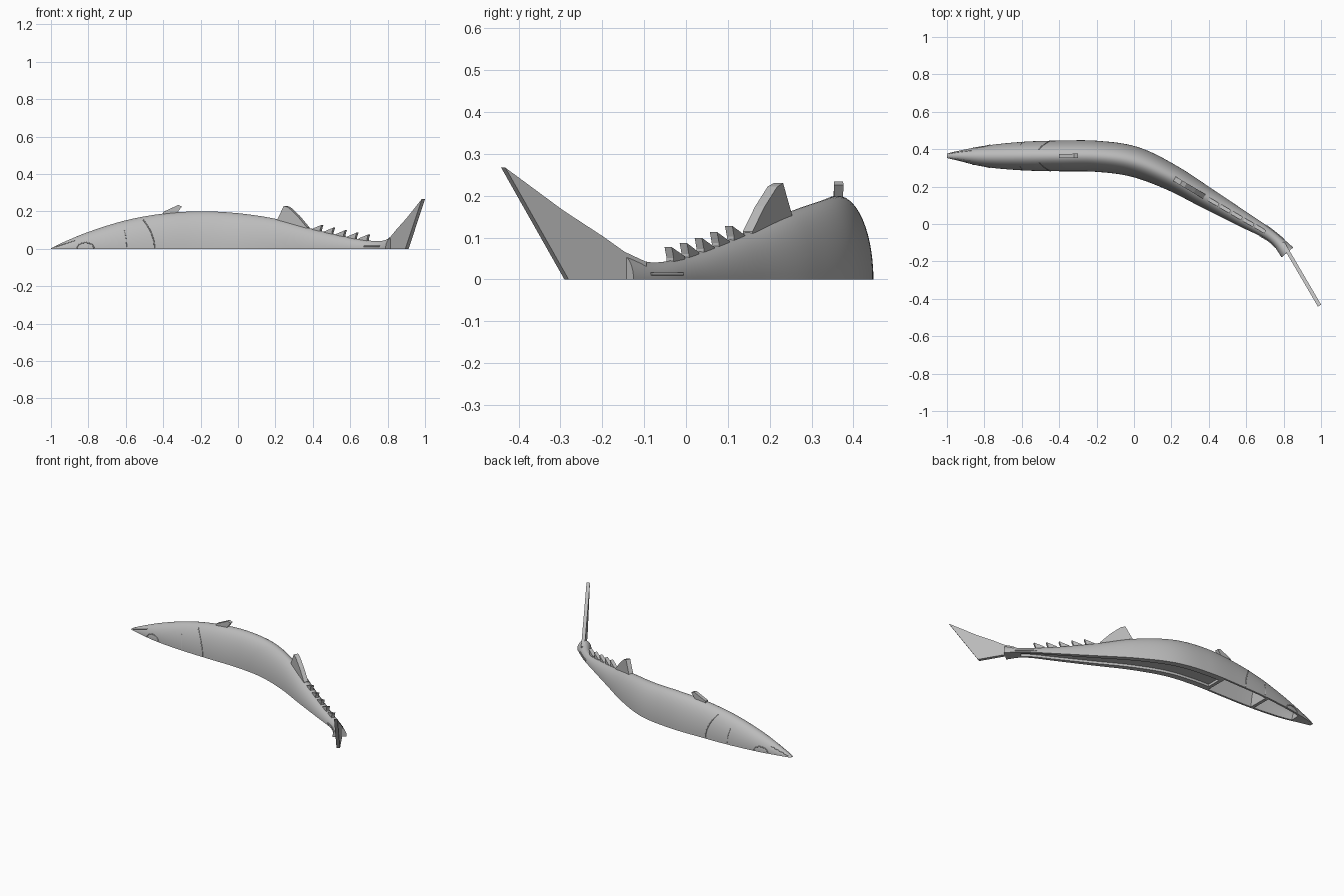
import bpy, bmesh, math
from mathutils import Vector

cube = bpy.data.objects.get("Cube")
if cube:
    bpy.data.objects.remove(cube)

grey = bpy.data.materials.new("plain grey")
grey.use_nodes = True
grey.diffuse_color = (0.5, 0.5, 0.5, 1)
grey.node_tree.nodes["Principled BSDF"].inputs["Base Color"].default_value = (0.5, 0.5, 0.5, 1)

# Body stations from nose to tail: x, y, half width, height
STATIONS = [Vector(s) for s in (
    (-1, .365, .012, .003), (-.95, .365, .024, .028), (-.8, .362, .056, .09),
    (-.6, .363, .076, .152), (-.4, .364, .082, .188), (-.2, .362, .083, .2),
    (0, .333, .081, .19), (.2, .248, .069, .16), (.4, .132, .056, .106),
    (.6, .016, .041, .06), (.71, -.048, .032, .043), (.77, -.095, .031, .042),
    (.82, -.152, .041, .057))]


def station(x):
    """Smoothly interpolated centre, half width and height at a given x."""
    n = len(STATIONS)
    i = max(k for k in range(n - 1) if STATIONS[k].x <= x or k == 0)
    a, b = STATIONS[i], STATIONS[i + 1]
    def slope(k):
        lo, hi = STATIONS[max(k - 1, 0)], STATIONS[min(k + 1, n - 1)]
        return (hi - lo) / (hi.x - lo.x)
    w = b.x - a.x
    t = (x - a.x) / w
    h = t * t * (3 - 2 * t)
    return (a * (1 - h) + b * h + slope(i) * w * t * (1 - t) ** 2
            - slope(i + 1) * w * t * t * (1 - t))


def frame(x):
    """Centre, sideways direction, half width and height at x."""
    s = station(x)
    lo, hi = station(max(x - .01, -1)), station(min(x + .01, .82))
    side = Vector((lo.y - hi.y, hi.x - lo.x, 0)).normalized()
    return Vector((s.x, s.y, 0)), side, s.z, s.w


def finish(name, bm, smooth=False):
    bmesh.ops.recalc_face_normals(bm, faces=bm.faces)
    me = bpy.data.meshes.new(name)
    bm.to_mesh(me)
    bm.free()
    ob = bpy.data.objects.new(name, me)
    bpy.context.collection.objects.link(ob)
    me.materials.append(grey)
    if smooth:
        smooth_edges(ob)
    return ob


def smooth_edges(ob):
    bpy.ops.object.select_all(action='DESELECT')
    ob.select_set(True)
    bpy.context.view_layer.objects.active = ob
    bpy.ops.object.shade_smooth_by_angle(angle=math.radians(35))


def loft(name, x0, x1, count, section):
    """Skin closed sections, given as (side, up) pairs, along the body."""
    bm = bmesh.new()
    rings = []
    for i in range(count + 1):
        c, side, w, h = frame(x0 + (x1 - x0) * i / count)
        rings.append([bm.verts.new(c + side * a + Vector((0, 0, b))) for a, b in section(w, h)])
    n = len(rings[0])
    for r, q in zip(rings, rings[1:]):
        for j in range(n):
            bm.faces.new((r[j], r[(j + 1) % n], q[(j + 1) % n], q[j]))
    bm.faces.new(rings[0])
    bm.faces.new(rings[-1])
    return finish(name, bm)


def arch(w, h, steps=28):
    return [(w * math.cos(math.pi * k / steps), h * math.sin(math.pi * k / steps))
            for k in range(steps + 1)]


def cut(target, cutter):
    mod = target.modifiers.new("cut", 'BOOLEAN')
    mod.operation = 'DIFFERENCE'
    mod.solver = 'EXACT'
    mod.object = cutter
    bpy.context.view_layer.objects.active = target
    bpy.ops.object.modifier_apply(modifier=mod.name)
    bpy.data.objects.remove(cutter)


def chamber(w, h):
    w, h = w - .012, h - .014
    return [(w, -.02)] + arch(w, h) + [(-w, -.02)]


def groove(w, h):
    return [(w * .55, -.02), (w * .55, .015), (-w * .55, .015), (-w * .55, -.02)]


# Flat-bottomed body with two head chambers and a shallow slot to the tail
body = loft("body", -1, .82, 90, arch)
cut(body, loft("front_chamber", -.88, -.63, 14, chamber))
cut(body, loft("rear_chamber", -.61, -.3, 16, chamber))
cut(body, loft("tail_slot", -.28, .76, 50, groove))
smooth_edges(body)


def plate(name, points, normal, thickness):
    """Flat outline thickened evenly on both sides."""
    bm = bmesh.new()
    a, b = ([bm.verts.new(p + normal * thickness * s) for p in points] for s in (.5, -.5))
    bm.faces.new(a)
    bm.faces.new(b)
    for i in range(len(a)):
        j = (i + 1) % len(a)
        bm.faces.new((a[i], a[j], b[j], b[i]))
    return finish(name, bm)


def back_fin(name, x, outline, thickness):
    """Fin on the back; outline holds (distance in x, z) pairs from x."""
    c, side, w, h = frame(x)
    along = Vector((1, -side.x / side.y, 0))
    plate(name, [c + along * a + Vector((0, 0, b)) for a, b in outline], side, thickness)


# Fins on the back
back_fin("front_dorsal_fin", -.35, [(-.05, .18), (-.05, .197), (.03, .234), (.05, .226), (.015, .18)], .022)
back_fin("rear_dorsal_fin", .29, [(-.075, .13), (-.075, .152), (-.038, .23), (-.015, .222),
                                  (.035, .175), (.085, .115), (.085, .09)], .027)
for i in range(5):
    x = .44 + i * .0625
    top = station(x).w
    back_fin(f"finlet_{i + 1}", x, [(-.04, top - .015), (-.04, top + .01), (.012, top + .032),
                                    (.004, top + .006), (.004, top - .015)], .02)

# Tail fin, standing on its rear lower corner
tail_dir = Vector((.505, -.863, 0))
tail_side = Vector((.863, .505, 0))
tail_root = Vector((.795, -.1, 0))
plate("tail_fin", [tail_root + tail_dir * d + Vector((0, 0, z)) for d, z in
                   ((0, 0), (0, .042), (.06, .066), (.12, .103), (.23, .165), (.39, .267), (.215, 0))],
      tail_side, .02)


def ridge(name, points, s, radius):
    """Fine raised line on one flank through (x, z) points."""
    cu = bpy.data.curves.new(name, 'CURVE')
    cu.dimensions = '3D'
    cu.bevel_depth = radius
    cu.bevel_resolution = 1
    cu.use_fill_caps = True
    sp = cu.splines.new('POLY')
    sp.points.add(len(points) - 1)
    for p, (x, z) in zip(sp.points, points):
        c, side, w, h = frame(x)
        q = c + side * s * w * math.sqrt(max(0, 1 - (z / h) ** 2)) + Vector((0, 0, z))
        p.co = (*q, 1)
    cu.materials.append(grey)
    ob = bpy.data.objects.new(name, cu)
    bpy.context.collection.objects.link(ob)


# Mouth, eye, gill and keel lines on both flanks
for label, s in (("left", 1), ("right", -1)):
    ridge(f"{label}_mouth", [(-.985 + .115 * t / 6, .007 + .038 * t / 6) for t in range(7)], s, .002)
    ridge(f"{label}_eye", [(-.815 + .045 * math.cos(math.pi * t / 12),
                            .003 + .03 * math.sin(math.pi * t / 12)) for t in range(13)], s, .003)
    ridge(f"{label}_gill_cover", [(-.447 - .06 * (t / 12) ** 2, .004 + .15 * t / 12)
                                  for t in range(13)], s, .003)
    ridge(f"{label}_gill_line", [(-.596 - .012 * (t / 8) ** 2, .01 + .09 * t / 8)
                                 for t in range(9)], s, .0015)
    ridge(f"{label}_keel", [(.69 + .09 * t / 8, .013) for t in range(9)], s, .004)
